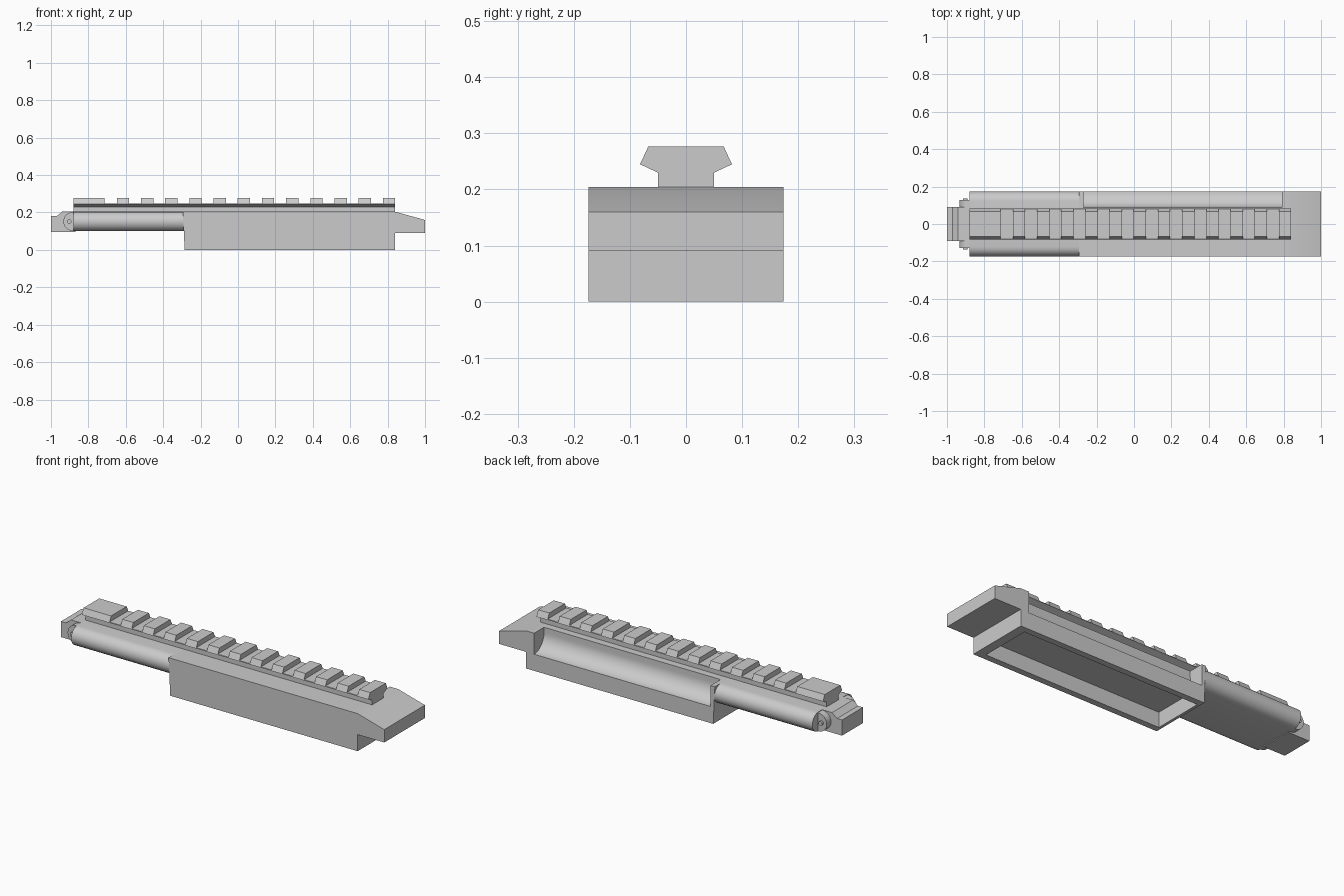
import bpy, bmesh, math
from mathutils import Vector

if "Cube" in bpy.data.objects:
    bpy.data.objects.remove(bpy.data.objects["Cube"])

grey = bpy.data.materials.new("plain grey")
grey.diffuse_color = (0.6, 0.6, 0.6, 1)
grey.use_nodes = True
grey.node_tree.nodes["Principled BSDF"].inputs["Base Color"].default_value = grey.diffuse_color


def prism(name, pts, axis, a, b):
    """Extrude a 2D profile: axis 'x' takes (y, z) points, axis 'y' takes (x, z) points."""
    bm = bmesh.new()
    def place(p, t):
        return (t, p[0], p[1]) if axis == 'x' else (p[0], t, p[1])
    face = bm.faces.new([bm.verts.new(place(p, a)) for p in pts])
    ext = bmesh.ops.extrude_face_region(bm, geom=[face])
    step = Vector((b - a, 0, 0)) if axis == 'x' else Vector((0, b - a, 0))
    bmesh.ops.translate(bm, vec=step,
                        verts=[g for g in ext['geom'] if isinstance(g, bmesh.types.BMVert)])
    bmesh.ops.recalc_face_normals(bm, faces=bm.faces)
    me = bpy.data.meshes.new(name)
    bm.to_mesh(me)
    bm.free()
    ob = bpy.data.objects.new(name, me)
    bpy.context.collection.objects.link(ob)
    me.materials.append(grey)
    bpy.ops.object.select_all(action='DESELECT')
    ob.select_set(True)
    bpy.context.view_layer.objects.active = ob
    bpy.ops.object.shade_smooth_by_angle(angle=math.radians(25))
    return ob


def arc(cx, cz, r, d0, d1, n=12):
    return [(cx + r * math.cos(math.radians(d0 + (d1 - d0) * i / n)),
             cz + r * math.sin(math.radians(d0 + (d1 - d0) * i / n))) for i in range(n + 1)]


W, TOP = 0.174, 0.204

# main housing: side trough on the back, hollow underneath
trough = arc(W, 0.175, 0.085, 270, 180)
section = ([(-W, 0), (-0.14, 0), (-0.14, 0.082), (0.14, 0.082), (0.14, 0), (W, 0)]
           + trough + [(W - 0.085, TOP), (-W, TOP)])
prism("housing", section, 'x', -0.27, 0.79)

# solid ends of the housing, the front one with the sloping nose
prism("housing_rear_wall", [(-0.285, 0), (-0.27, 0), (-0.27, TOP), (-0.295, TOP)], 'y', -W, W)
prism("housing_nose", [(0.79, 0), (0.84, 0), (0.84, 0.09), (1, 0.09), (1, 0.16),
                       (0.84, TOP), (0.79, TOP)], 'y', -W, W)

# rear arm with rounded sides
prism("rear_arm", arc(0.122, 0.152, 0.052, -90, 90) + arc(-0.122, 0.152, 0.052, 90, 270),
      'x', -0.88, -0.29)

# rear end block with sloped top
prism("rear_block", [(-1, 0.095), (-0.87, 0.095), (-0.87, TOP), (-0.94, TOP),
                     (-0.97, 0.18), (-1, 0.18)], 'y', -0.09, 0.09)

# pivot barrel and its pins
prism("pivot_barrel", arc(-0.884, 0.152, 0.05, 0, 345, 23), 'y', -0.127, 0.127)
for side, label in ((-1, "front"), (1, "back")):
    prism("pivot_pin_" + label, arc(-0.902, 0.152, 0.012, 0, 330, 11), 'y',
          side * 0.12, side * 0.137)

# accessory rail: continuous base below the slots
half = [(0.05, 0.198), (0.05, 0.23), (0.082, 0.245), (0.08, 0.249)]
prism("rail_base", half + [(-y, z) for y, z in reversed(half)], 'x', -0.88, 0.84)

# rail teeth: one long rear tooth and twelve short ones
tooth = [(0.08, 0.249), (0.067, 0.277), (-0.067, 0.277), (-0.08, 0.249)]
prism("rail_tooth_long", tooth, 'x', -0.88, -0.715)
for i in range(12):
    x = -0.648 + i * 0.1293
    prism(f"rail_tooth_{i + 1}", tooth, 'x', x, x + 0.066)
